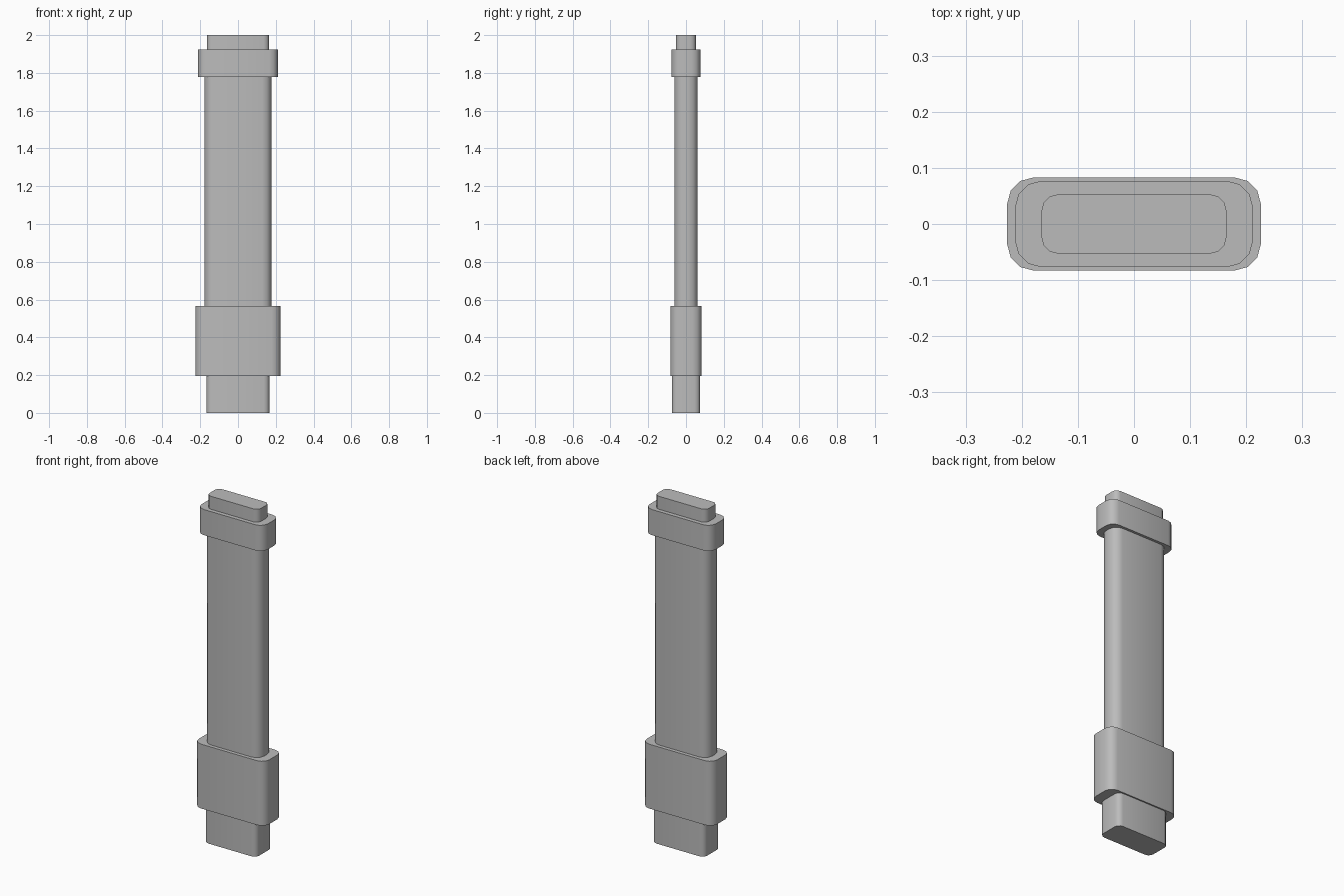
import bpy, bmesh
from math import cos, sin, pi

cube = bpy.data.objects.get("Cube")
if cube:
    bpy.data.objects.remove(cube, do_unlink=True)

grey = bpy.data.materials.new("neutral_grey")
grey.use_nodes = True
colour = (0.5, 0.5, 0.5, 1)
grey.diffuse_color = colour
grey.node_tree.nodes["Principled BSDF"].inputs["Base Color"].default_value = colour


def rounded_block(name, half_x, half_y, z0, z1, radius, steps=3):
    """Extrude a rounded rectangle from z0 up to z1."""
    bm = bmesh.new()
    ring = []
    for corner, (sx, sy) in enumerate([(1, 1), (-1, 1), (-1, -1), (1, -1)]):
        for i in range(steps + 1):
            a = (corner + i / steps) * pi / 2
            ring.append(bm.verts.new((sx * (half_x - radius) + radius * cos(a),
                                      sy * (half_y - radius) + radius * sin(a), z0)))
    base = bm.faces.new(ring)
    top = bmesh.ops.extrude_face_region(bm, geom=[base])["geom"]
    bmesh.ops.translate(bm, vec=(0, 0, z1 - z0),
                        verts=[g for g in top if isinstance(g, bmesh.types.BMVert)])
    bmesh.ops.recalc_face_normals(bm, faces=bm.faces)
    mesh = bpy.data.meshes.new(name)
    bm.to_mesh(mesh)
    bm.free()
    mesh.materials.append(grey)
    obj = bpy.data.objects.new(name, mesh)
    bpy.context.collection.objects.link(obj)
    bpy.ops.object.select_all(action='DESELECT')
    obj.select_set(True)
    bpy.context.view_layer.objects.active = obj
    bpy.ops.object.shade_smooth_by_angle(angle=0.7)


# Stacked blocks from the foot up to the cap
rounded_block("foot", 0.167, 0.075, 0, 0.195, 0.03)
rounded_block("lower_collar", 0.226, 0.083, 0.195, 0.567, 0.047)
rounded_block("column", 0.178, 0.062, 0.567, 1.777, 0.05)
rounded_block("upper_collar", 0.212, 0.077, 1.777, 1.925, 0.047)
rounded_block("cap", 0.165, 0.053, 1.925, 2, 0.03)
